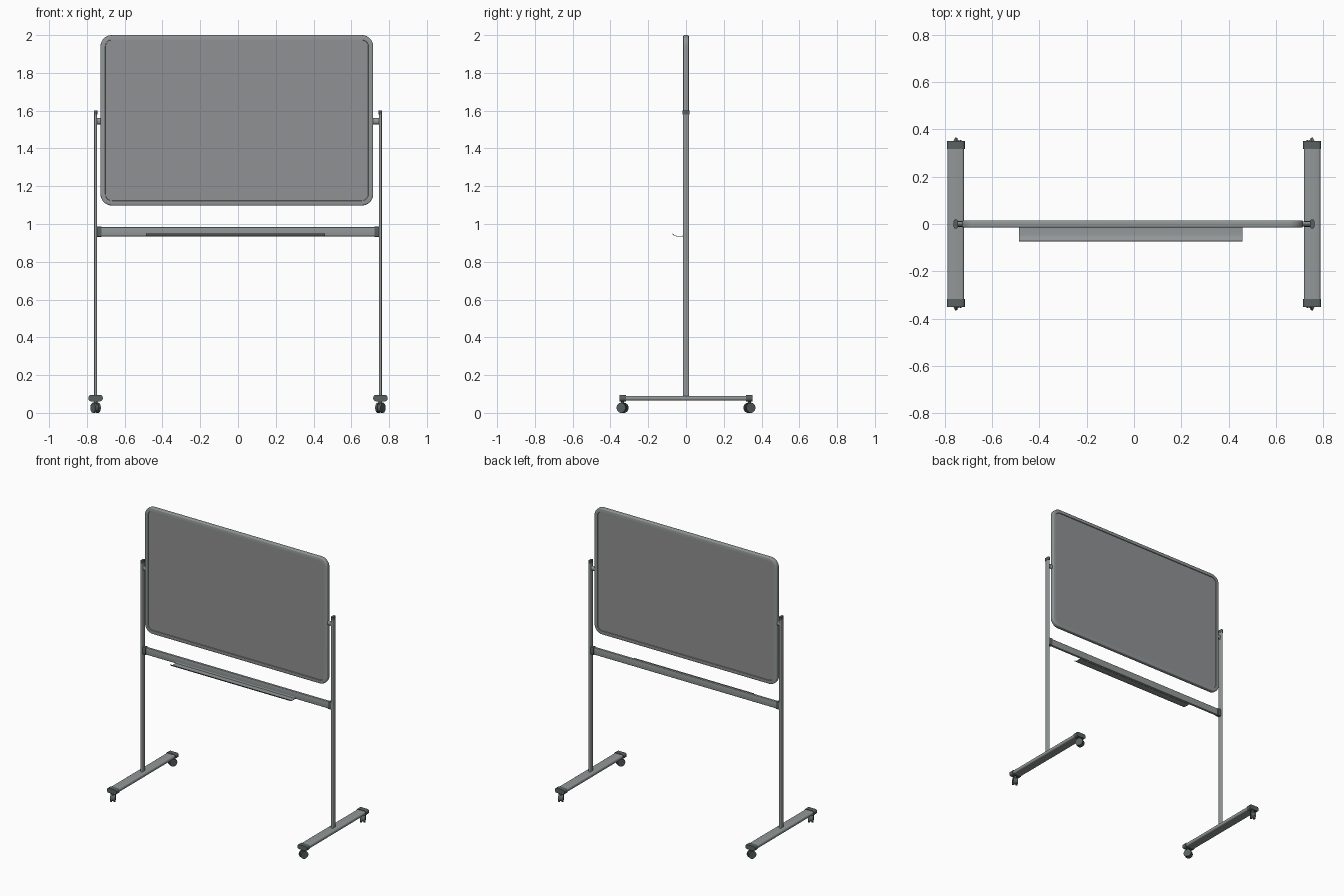
import bpy, bmesh, math
from mathutils import Matrix, Vector

if "Cube" in bpy.data.objects:
    bpy.data.objects.remove(bpy.data.objects["Cube"])


def material(name, rgb):
    m = bpy.data.materials.new(name)
    m.diffuse_color = (*rgb, 1)
    m.use_nodes = True
    m.node_tree.nodes["Principled BSDF"].inputs["Base Color"].default_value = m.diffuse_color
    return m


METAL = material("grey metal", (0.29, 0.31, 0.31))
PANEL = material("board grey", (0.28, 0.285, 0.29))
DARK = material("dark plastic", (0.10, 0.12, 0.12))


def finish(name, bm, *mats):
    bmesh.ops.recalc_face_normals(bm, faces=bm.faces)
    me = bpy.data.meshes.new(name)
    bm.to_mesh(me)
    bm.free()
    for m in mats:
        me.materials.append(m)
    ob = bpy.data.objects.new(name, me)
    bpy.context.collection.objects.link(ob)
    bpy.context.view_layer.objects.active = ob
    ob.select_set(True)
    bpy.ops.object.shade_smooth_by_angle(angle=math.radians(35))
    ob.select_set(False)
    return ob


def rounded_rect(w, h, r, seg=6):
    """Outline points of a rounded rectangle centred on the origin."""
    pts = []
    for i, (sx, sy) in enumerate([(1, 1), (-1, 1), (-1, -1), (1, -1)]):
        for k in range(seg + 1):
            a = math.pi / 2 * (i + k / seg)
            pts.append((sx * (w / 2 - r) + r * math.cos(a),
                        sy * (h / 2 - r) + r * math.sin(a)))
    return pts


def prism(name, pts, to3d, lo, hi, mat):
    """Extrude an outline from lo to hi; to3d maps (a, b, depth) to a point."""
    bm = bmesh.new()
    f = bm.faces.new([bm.verts.new(to3d(a, b, lo)) for a, b in pts])
    res = bmesh.ops.extrude_face_region(bm, geom=[f])
    vs = [g for g in res["geom"] if isinstance(g, bmesh.types.BMVert)]
    move = Vector(to3d(0, 0, hi)) - Vector(to3d(0, 0, lo))
    bmesh.ops.translate(bm, verts=vs, vec=move)
    return finish(name, bm, mat)


def along_x(y, z):
    return lambda a, b, d: (d, y + a, z + b)


def along_y(x, z):
    return lambda a, b, d: (x + a, d, z + b)


def along_z(x, y):
    return lambda a, b, d: (x + a, y + b, d)


# Board: rounded slab, softened rim, recessed panel on both sides
bm = bmesh.new()
f = bm.faces.new([bm.verts.new((-0.006 + a, -0.015, 1.549 + b))
                  for a, b in rounded_rect(1.444, 0.902, 0.06, 8)])
res = bmesh.ops.extrude_face_region(bm, geom=[f])
bmesh.ops.translate(bm, vec=(0, 0.03, 0),
                    verts=[g for g in res["geom"] if isinstance(g, bmesh.types.BMVert)])
bmesh.ops.recalc_face_normals(bm, faces=bm.faces)
rim = {e for fc in bm.faces if abs(fc.normal.y) > 0.9 for e in fc.edges}
bmesh.ops.bevel(bm, geom=list(rim), offset=0.006, segments=3, profile=0.5, affect='EDGES')
sides = [fc for fc in bm.faces if len(fc.verts) > 8]
bmesh.ops.inset_individual(bm, faces=sides, thickness=0.019, depth=0)
bmesh.ops.inset_individual(bm, faces=sides, thickness=0.0015, depth=-0.005)
for fc in sides:
    fc.material_index = 1
finish("board", bm, METAL, PANEL)

# Crossbar between the posts
prism("crossbar", rounded_rect(0.018, 0.05, 0.004, 3), along_x(0, 0.959), -0.748, 0.748, METAL)

# Pen tray: thin curled sheet
top = [(-0.012, 0.938), (-0.045, 0.937), (-0.057, 0.939), (-0.066, 0.944), (-0.071, 0.951)]
under = [(-0.073, 0.950), (-0.068, 0.942), (-0.058, 0.936), (-0.045, 0.934), (-0.008, 0.934)]
prism("pen_tray", top + under + [(-0.008, 0.95)], along_x(0, 0), -0.487, 0.460, METAL)


def caster(name, x, y, angle):
    """Twin wheels, a centre housing and a stem, swivelled about z."""
    bm = bmesh.new()
    quarter = Matrix.Rotation(math.pi / 2, 4, 'Y')
    for dx, r, w in [(-0.011, 0.027, 0.011), (0.011, 0.027, 0.011), (0, 0.022, 0.012)]:
        bmesh.ops.create_cone(bm, cap_ends=True, segments=24, radius1=r, radius2=r, depth=w,
                              matrix=Matrix.Translation((dx, 0, 0.027)) @ quarter)
    bmesh.ops.create_cone(bm, cap_ends=True, segments=12, radius1=0.009, radius2=0.009,
                          depth=0.03, matrix=Matrix.Translation((0, 0, 0.052)))
    bmesh.ops.transform(bm, verts=bm.verts,
                        matrix=Matrix.Translation((x, y, 0)) @ Matrix.Rotation(angle, 4, 'Z'))
    finish(name, bm, DARK)


for side, s in (("left", -1), ("right", 1)):
    x = 0.754 * s
    # Post with a cap
    prism(side + "_post", rounded_rect(0.015, 0.034, 0.006, 4), along_z(x, 0), 0.085, 1.585, METAL)
    prism(side + "_post_cap", rounded_rect(0.018, 0.038, 0.007, 4), along_z(x, 0), 1.58, 1.60, DARK)
    # Pivot pin holding the board
    pin = [(0.016 * math.cos(t * math.pi / 8), 0.016 * math.sin(t * math.pi / 8))
           for t in range(16)]
    prism(side + "_pivot", [(a * 0.6, b) for a, b in pin], along_x(0, 1.544),
          0.71 * s, 0.75 * s, METAL)
    # Crossbar end clamp
    prism(side + "_clamp", rounded_rect(0.024, 0.054, 0.004, 3), along_x(0, 0.959),
          0.722 * s, 0.749 * s, DARK)
    # Foot beam, end caps and casters
    prism(side + "_foot", rounded_rect(0.07, 0.025, 0.01, 4), along_y(x, 0.078), -0.32, 0.32, METAL)
    for end, e in (("front", -1), ("back", 1)):
        prism(f"{side}_{end}_foot_cap", rounded_rect(0.076, 0.033, 0.013, 4),
              along_y(x, 0.078), 0.317 * e, 0.351 * e, DARK)
        caster(f"{side}_{end}_caster", x, 0.336 * e, math.radians(30) * s * e)
